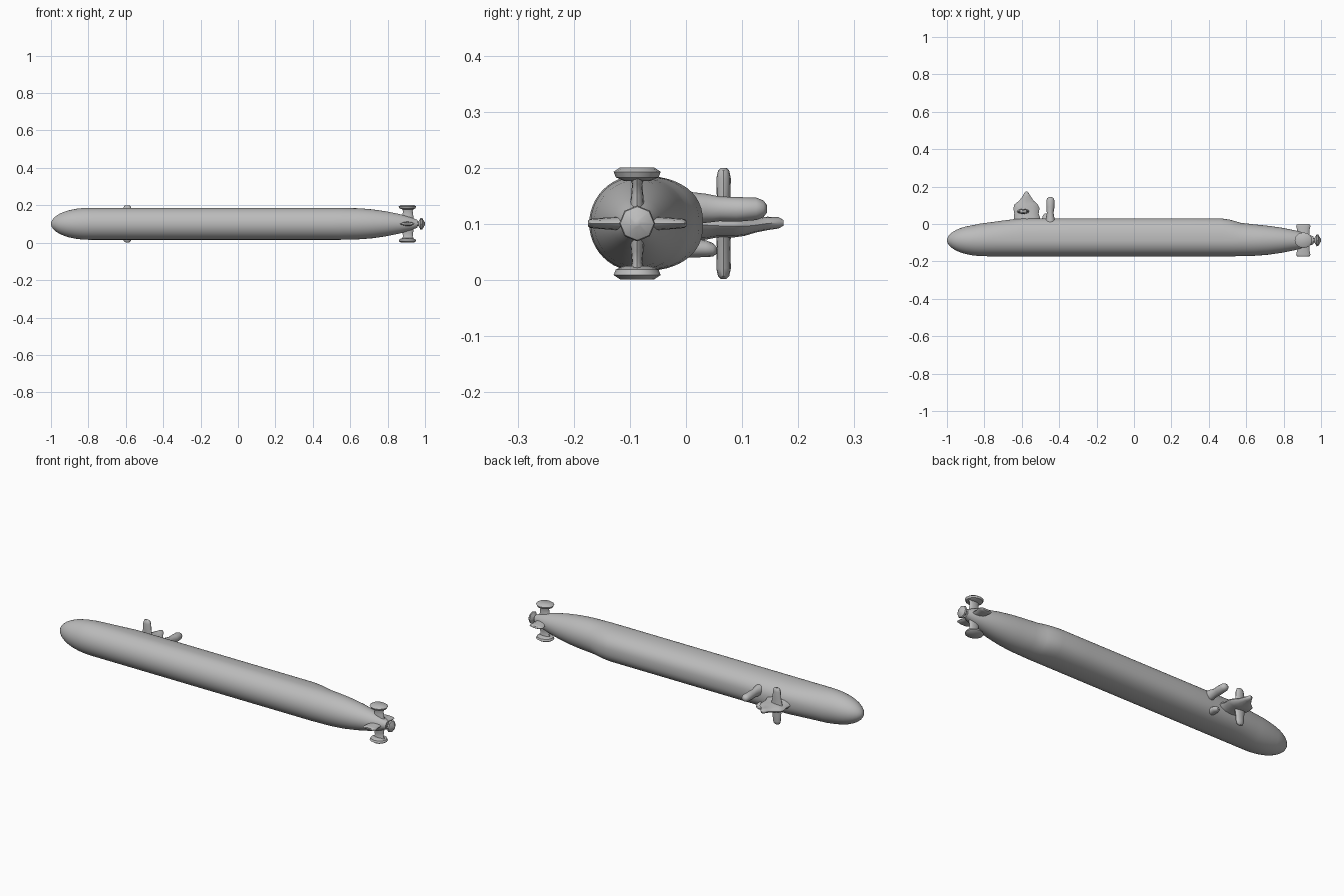
import bpy, bmesh, math
from mathutils import Vector

grey = bpy.data.materials.new("hull grey")
grey.diffuse_color = (0.5, 0.5, 0.5, 1)

CY, CZ = -0.087, 0.101  # hull axis
ORDER = {"x": (0, 1, 2), "y": (1, 0, 2), "z": (1, 2, 0)}  # where x, y, z sit in (t, u, v)


def loft(name, rings, angle=40):
    """Skin a row of closed point rings and cap both ends."""
    bm = bmesh.new()
    rows = [[bm.verts.new(p) for p in ring] for ring in rings]
    n = len(rows[0])
    for a, b in zip(rows, rows[1:]):
        for i in range(n):
            j = (i + 1) % n
            bm.faces.new((a[i], a[j], b[j], b[i]))
    bm.faces.new(rows[0])
    bm.faces.new(rows[-1])
    bmesh.ops.recalc_face_normals(bm, faces=bm.faces)
    me = bpy.data.meshes.new(name)
    bm.to_mesh(me)
    bm.free()
    me.materials.append(grey)
    ob = bpy.data.objects.new(name, me)
    bpy.context.collection.objects.link(ob)
    bpy.ops.object.select_all(action="DESELECT")
    ob.select_set(True)
    bpy.context.view_layer.objects.active = ob
    bpy.ops.object.shade_smooth_by_angle(angle=math.radians(angle))
    return ob


def limb(name, axis, sections, n=12):
    """Oval sections (t, centre u, centre v, half u, half v) along one axis."""
    order = ORDER[axis]
    rings = []
    for t, cu, cv, hu, hv in sections:
        ring = []
        for i in range(n):
            a = 2 * math.pi * i / n
            p = (t, cu + hu * math.cos(a), cv + hv * math.sin(a))
            ring.append([p[k] for k in order])
        rings.append(ring)
    return loft(name, rings)


def curve(table, x):
    for (x0, v0), (x1, v1) in zip(table, table[1:]):
        if x <= x1:
            f = (x - x0) / (x1 - x0)
            return v0 + (v1 - v0) * f
    return table[-1][1]


# Hull with the raised deck blended into its +y side
STERN = [(0.55, 0.085), (0.65, 0.083), (0.72, 0.077), (0.79, 0.067),
         (0.86, 0.053), (0.92, 0.037), (0.96, 0.02)]
DECK = [(-1, 0), (-0.86, 0), (-0.78, 0.009), (-0.7, 0.02), (-0.6, 0.032),
        (0.46, 0.032), (0.51, 0.025), (0.57, 0.009), (0.64, 0.002), (0.72, 0)]


def radius(x):
    if x < -0.78:
        f = min(1, (-0.78 - x) / 0.22)
        return max(0.002, 0.086 * (1 - f ** 2.2) ** 0.52)
    return curve(STERN, x) if x > 0.55 else 0.0855


xs = [-1, -0.998, -0.994, -0.985, -0.97, -0.95, -0.925, -0.9, -0.86, -0.82, -0.78,
      -0.74, -0.7, -0.65, -0.6, -0.3, 0, 0.3, 0.46, 0.485, 0.51, 0.54, 0.57, 0.6,
      0.64, 0.68, 0.72, 0.755, 0.79, 0.825, 0.86, 0.89, 0.92, 0.96]
rings = []
for x in xs:
    r, d = radius(x), curve(DECK, x)
    e = 1 - 5 * d  # squarer shoulders where the deck rises
    ring = []
    for i in range(48):
        a = 2 * math.pi * i / 48
        c, s = math.cos(a), math.sin(a)
        if c > 0:
            ring.append((x, CY + (r + d) * c ** e,
                         CZ + r * math.copysign(abs(s) ** e, s)))
        else:
            ring.append((x, CY + r * c, CZ + r * s))
    rings.append(ring)
loft("hull", rings)

# Stern fins: a cross of four, the upright pair ending in broad plates
for side, label in ((1, "upper"), (-1, "lower")):
    limb(label + "_fin", "z", [(CZ + side * d, 0.908, CY, hx, hy) for d, hx, hy in (
        (0.0, 0.036, 0.015), (0.05, 0.028, 0.011), (0.07, 0.026, 0.009),
        (0.082, 0.034, 0.014), (0.094, 0.036, 0.012))])
    limb(label + "_fin_plate", "z", [(CZ + side * d, 0.906, CY, hx, hy) for d, hx, hy in (
        (0.076, 0.025, 0.024), (0.082, 0.042, 0.038), (0.092, 0.047, 0.042),
        (0.1, 0.036, 0.03))])
for side, label in ((1, "right"), (-1, "left")):
    limb(label + "_fin", "y", [(CY + side * d, 0.905, CZ, hx, hz) for d, hx, hz in (
        (0.0, 0.036, 0.015), (0.05, 0.032, 0.011), (0.075, 0.038, 0.009),
        (0.084, 0.036, 0.008), (0.088, 0.026, 0.005))])

# Propeller hub and pointed tail cone
limb("propeller", "x", [(x, CY, CZ, r, r) for x, r in (
    (0.94, 0.012), (0.965, 0.013), (0.977, 0.032), (0.985, 0.03), (1.0, 0.006))], 8)

# Sail rising to a narrow peak, with its cross planes
limb("sail", "y", [
    (-0.01, -0.572, 0.098, 0.075, 0.03), (0.035, -0.572, 0.098, 0.07, 0.026),
    (0.055, -0.575, 0.097, 0.065, 0.021), (0.085, -0.575, 0.096, 0.07, 0.02),
    (0.105, -0.577, 0.096, 0.062, 0.017), (0.125, -0.575, 0.098, 0.038, 0.013),
    (0.145, -0.574, 0.101, 0.024, 0.012), (0.165, -0.575, 0.102, 0.012, 0.01),
    (0.174, -0.575, 0.102, 0.004, 0.005)])
for side, label in ((1, "upper"), (-1, "lower")):
    limb(label + "_sail_plane", "z", [(CZ + side * d, -0.592, 0.067, hx, hy) for d, hx, hy in (
        (0.0, 0.035, 0.014), (0.045, 0.025, 0.012), (0.08, 0.022, 0.013),
        (0.094, 0.018, 0.01), (0.099, 0.01, 0.005))])

# Rounded mast behind the sail and a small stub beside it
limb("mast", "y", [
    (0.0, -0.448, 0.128, 0.03, 0.03), (0.035, -0.448, 0.128, 0.022, 0.026),
    (0.06, -0.448, 0.127, 0.018, 0.022), (0.09, -0.447, 0.126, 0.022, 0.022),
    (0.125, -0.447, 0.127, 0.022, 0.02), (0.138, -0.447, 0.127, 0.017, 0.015),
    (0.144, -0.447, 0.127, 0.008, 0.007)])
limb("stub", "y", [
    (0.0, -0.47, 0.058, 0.025, 0.018), (0.035, -0.47, 0.056, 0.02, 0.015),
    (0.048, -0.47, 0.054, 0.016, 0.012), (0.055, -0.47, 0.053, 0.007, 0.006)])
